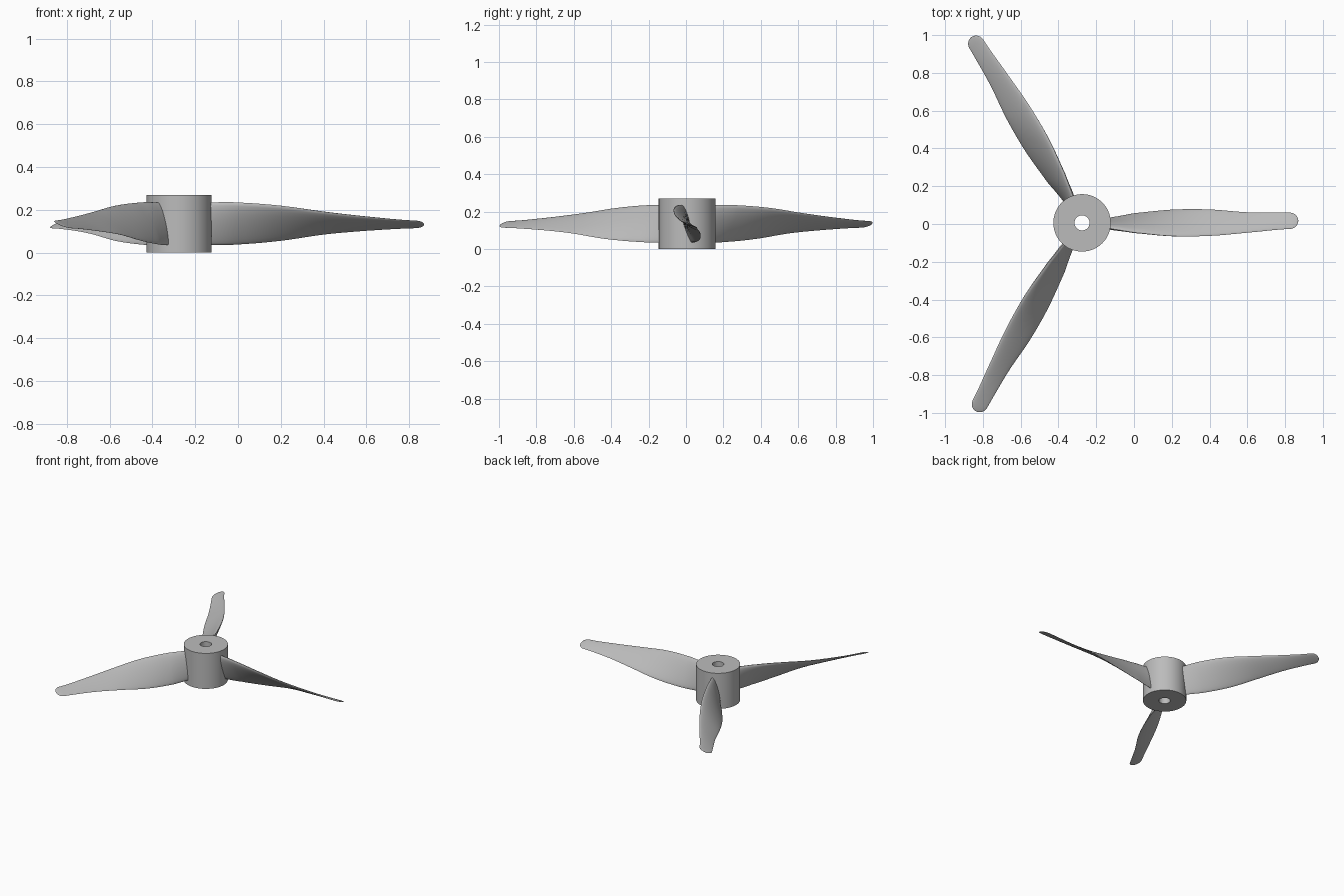
import bpy, bmesh, math
from mathutils import Vector, Matrix

cube = bpy.data.objects.get("Cube")
if cube:
    bpy.data.objects.remove(cube)

HUB = Vector((-0.275, 0.006, 0.135))
HUB_RADIUS, BORE_RADIUS, HALF_HEIGHT = 0.152, 0.04, 0.135

grey = bpy.data.materials.new("light_grey")
grey.use_nodes = True
GREY = (0.5, 0.5, 0.5, 1)
grey.diffuse_color = GREY
grey.node_tree.nodes["Principled BSDF"].inputs["Base Color"].default_value = GREY


def finish(bm, name, angle):
    bmesh.ops.recalc_face_normals(bm, faces=bm.faces)
    mesh = bpy.data.meshes.new(name)
    bm.to_mesh(mesh)
    bm.free()
    mesh.materials.append(grey)
    obj = bpy.data.objects.new(name, mesh)
    obj.location = HUB
    bpy.context.collection.objects.link(obj)
    bpy.ops.object.select_all(action="DESELECT")
    obj.select_set(True)
    bpy.context.view_layer.objects.active = obj
    bpy.ops.object.shade_smooth_by_angle(angle=math.radians(angle))
    return obj


# Hub: a thick ring, spun from a rectangular profile
bm = bmesh.new()
corners = [(BORE_RADIUS, -1), (HUB_RADIUS, -1), (HUB_RADIUS, 1), (BORE_RADIUS, 1)]
ring = [bm.verts.new((r, 0, s * HALF_HEIGHT)) for r, s in corners]
edges = [bm.edges.new((ring[i], ring[(i + 1) % 4])) for i in range(4)]
bmesh.ops.spin(bm, geom=ring + edges, axis=(0, 0, 1), cent=(0, 0, 0),
               angle=math.tau, steps=72, use_merge=True)
bmesh.ops.remove_doubles(bm, verts=bm.verts, dist=1e-5)
finish(bm, "hub", 30)

# Blade stations: radius, leading edge y z, trailing edge y z, thickness
STATIONS = [
    (0.10, -0.022, 0.098, 0.020, -0.100, 0.034),
    (0.17, -0.034, 0.100, 0.030, -0.100, 0.034),
    (0.275, -0.051, 0.099, 0.050, -0.097, 0.032),
    (0.475, -0.070, 0.084, 0.070, -0.080, 0.027),
    (0.675, -0.069, 0.056, 0.071, -0.051, 0.021),
    (0.875, -0.052, 0.033, 0.056, -0.033, 0.015),
    (1.10, -0.032, 0.014, 0.054, -0.021, 0.009),
]
STEPS, SIDE, TIP_LENGTH = 6, 12, 0.045


def blend(a, b, c, d, t):
    """Smooth curve from b to c."""
    return 0.5 * (2 * b + (c - a) * t + (2 * a - 5 * b + 4 * c - d) * t ** 2
                  + (3 * b - a - 3 * c + d) * t ** 3)


def section(bm, radius, lead, trail, thick):
    """Closed foil loop, fuller toward its leading edge."""
    chord = trail - lead
    normal = Vector((0, -chord.z, chord.y)).normalized()
    loop = []
    for i in range(2 * SIDE):
        a = math.pi * i / SIDE
        u = (1 - math.cos(a)) / 2
        h = thick / 2 * math.sin(a) * (1.25 - 0.5 * u)
        p = lead + chord * u + normal * h
        loop.append(bm.verts.new((radius, p.y, p.z)))
    return loop


def make_blade(name, turn):
    bm = bmesh.new()
    rows = []
    last = len(STATIONS) - 1
    for i in range(last):
        near = [STATIONS[max(0, min(last, i + k))] for k in (-1, 0, 1, 2)]
        for s in range(STEPS):
            t = s / STEPS
            row = [blend(*v, t) for v in zip(*near)]
            row[0] = near[1][0] + (near[2][0] - near[1][0]) * t
            rows.append(row)
    rows.append(STATIONS[-1])
    loops = [section(bm, r, Vector((0, ly, lz)), Vector((0, ty, tz)), th)
             for r, ly, lz, ty, tz, th in rows]
    # Rounded tip
    r, ly, lz, ty, tz, th = STATIONS[-1]
    lead, trail = Vector((0, ly, lz)), Vector((0, ty, tz))
    mid = (lead + trail) / 2
    for k in range(1, 9):
        a = math.pi / 2 * k / 8.3
        c = math.cos(a)
        loops.append(section(bm, r + TIP_LENGTH * math.sin(a), mid + (lead - mid) * c,
                             mid + (trail - mid) * c, th * c))
    count = 2 * SIDE
    for p, q in zip(loops, loops[1:]):
        for i in range(count):
            j = (i + 1) % count
            bm.faces.new((p[i], p[j], q[j], q[i]))
    bm.faces.new(loops[0])
    bm.faces.new(loops[-1])
    bmesh.ops.rotate(bm, verts=bm.verts, cent=(0, 0, 0), matrix=Matrix.Rotation(turn, 3, "Z"))
    finish(bm, name, 50)


# Three blades spaced evenly around the hub
for n, side in enumerate(("left", "back_right", "front_right")):
    make_blade(side + "_blade", n * math.tau / 3)
